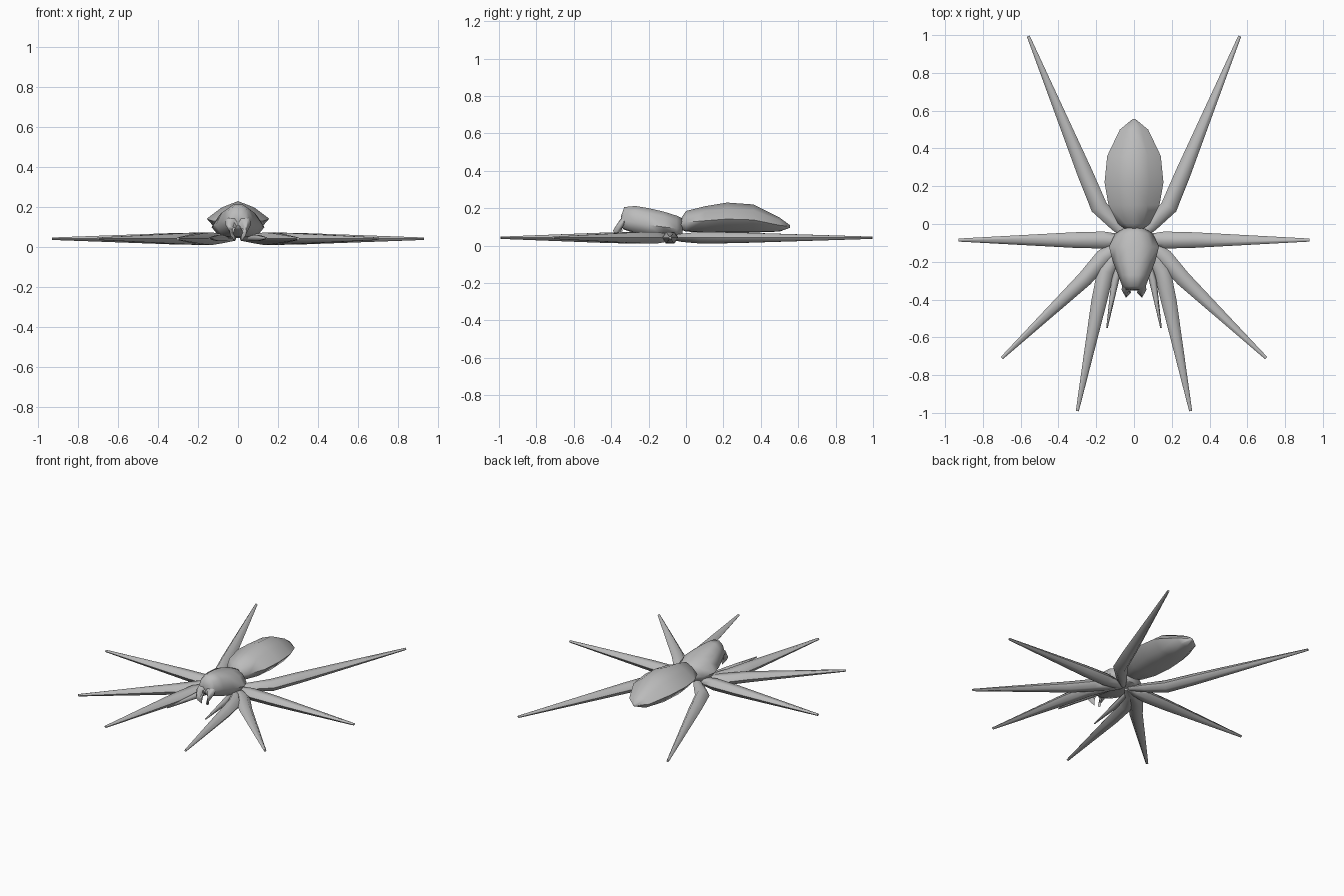
import bpy, bmesh, math
from mathutils import Vector

cube = bpy.data.objects.get("Cube")
if cube:
    bpy.data.objects.remove(cube, do_unlink=True)

grey = bpy.data.materials.new("plain grey")
grey.use_nodes = True
color = (0.5, 0.5, 0.5, 1)
grey.diffuse_color = color
grey.node_tree.nodes["Principled BSDF"].inputs["Base Color"].default_value = color


def loft(name, rings, angle=50):
    """Skin a list of closed rings, cap both ends and smooth."""
    bm = bmesh.new()
    loops = [[bm.verts.new(p) for p in ring] for ring in rings]
    n = len(loops[0])
    for a, b in zip(loops, loops[1:]):
        for i in range(n):
            j = (i + 1) % n
            bm.faces.new((a[i], a[j], b[j], b[i]))
    bm.faces.new(loops[0])
    bm.faces.new(loops[-1])
    bmesh.ops.recalc_face_normals(bm, faces=bm.faces)
    mesh = bpy.data.meshes.new(name)
    bm.to_mesh(mesh)
    bm.free()
    mesh.materials.append(grey)
    obj = bpy.data.objects.new(name, mesh)
    bpy.context.collection.objects.link(obj)
    bpy.ops.object.select_all(action='DESELECT')
    obj.select_set(True)
    bpy.context.view_layer.objects.active = obj
    bpy.ops.object.shade_smooth_by_angle(angle=math.radians(angle))
    return obj


def body(name, stations, section):
    """Stations are (y, half width, bottom z, top z); section is a unit right half."""
    full = section + [(-x, z) for x, z in reversed(section) if x > 0]
    loft(name, [[(w * x, y, lo + (hi - lo) * z) for x, z in full]
                for y, w, lo, hi in stations], 60)


def limb(name, points, sides=6):
    """Points are (x, y, z, half width, half height); built on both sides."""
    for label, s in (("left", 1), ("right", -1)):
        pos = [Vector((s * p[0], p[1], p[2])) for p in points]
        rings = []
        for i, p in enumerate(points):
            d = pos[min(i + 1, len(pos) - 1)] - pos[max(i - 1, 0)]
            across = Vector((d.y, -d.x, 0)).normalized()
            ring = []
            for k in range(sides):
                a = math.tau * (k + 0.5) / sides + math.pi / sides
                ring.append(pos[i] + across * p[3] * math.cos(a)
                            + Vector((0, 0, p[4] * math.sin(a))))
            rings.append(ring)
        loft(f"{label}_{name}", rings, 70)


# Abdomen, ridged along the top
body("abdomen", [
    (-0.04, 0.03, 0.09, 0.125), (0.0, 0.085, 0.075, 0.185),
    (0.1, 0.135, 0.07, 0.21), (0.22, 0.156, 0.07, 0.23),
    (0.36, 0.142, 0.07, 0.22), (0.5, 0.075, 0.075, 0.15),
    (0.555, 0.008, 0.095, 0.11)],
    [(0, 0), (0.62, 0.03), (1, 0.45), (0.52, 0.8), (0, 1)])

# Head and thorax
body("head_thorax", [
    (-0.02, 0.05, 0.05, 0.145), (-0.05, 0.1, 0.045, 0.16),
    (-0.12, 0.132, 0.045, 0.182), (-0.2, 0.112, 0.05, 0.2),
    (-0.27, 0.085, 0.065, 0.212), (-0.33, 0.062, 0.085, 0.206),
    (-0.348, 0.05, 0.1, 0.155)],
    [(0, 0), (0.7, 0.04), (1, 0.4), (0.72, 0.82), (0.3, 1)])

# Fangs
limb("fang", [
    (0.03, -0.31, 0.15, 0.03, 0.02), (0.033, -0.35, 0.115, 0.033, 0.03),
    (0.033, -0.365, 0.08, 0.027, 0.025), (0.02, -0.355, 0.045, 0.01, 0.015)])

# Feelers
limb("feeler", [
    (0.06, -0.15, 0.045, 0.015, 0.015), (0.1, -0.3, 0.045, 0.02, 0.018),
    (0.143, -0.55, 0.045, 0.004, 0.004)])

# Legs: root, knee and tip, thickest just past the knee
legs = {
    "rear_leg": [(0.02, -0.08), (0.09, -0.01), (0.185, 0.09), (0.26, 0.27), (0.56, 0.995)],
    "side_leg": [(0.02, -0.085), (0.08, -0.085), (0.16, -0.085), (0.32, -0.085), (0.93, -0.085)],
    "middle_leg": [(0.02, -0.09), (0.09, -0.12), (0.16, -0.175), (0.26, -0.29), (0.7, -0.71)],
    "front_leg": [(0.02, -0.09), (0.09, -0.15), (0.15, -0.25), (0.185, -0.41), (0.3, -0.99)],
}
radii = [(0.015, 0.012), (0.033, 0.026), (0.045, 0.036), (0.041, 0.033), (0.008, 0.007)]
for name, path in legs.items():
    limb(name, [(x, y, 0.042, w, h) for (x, y), (w, h) in zip(path, radii)])
